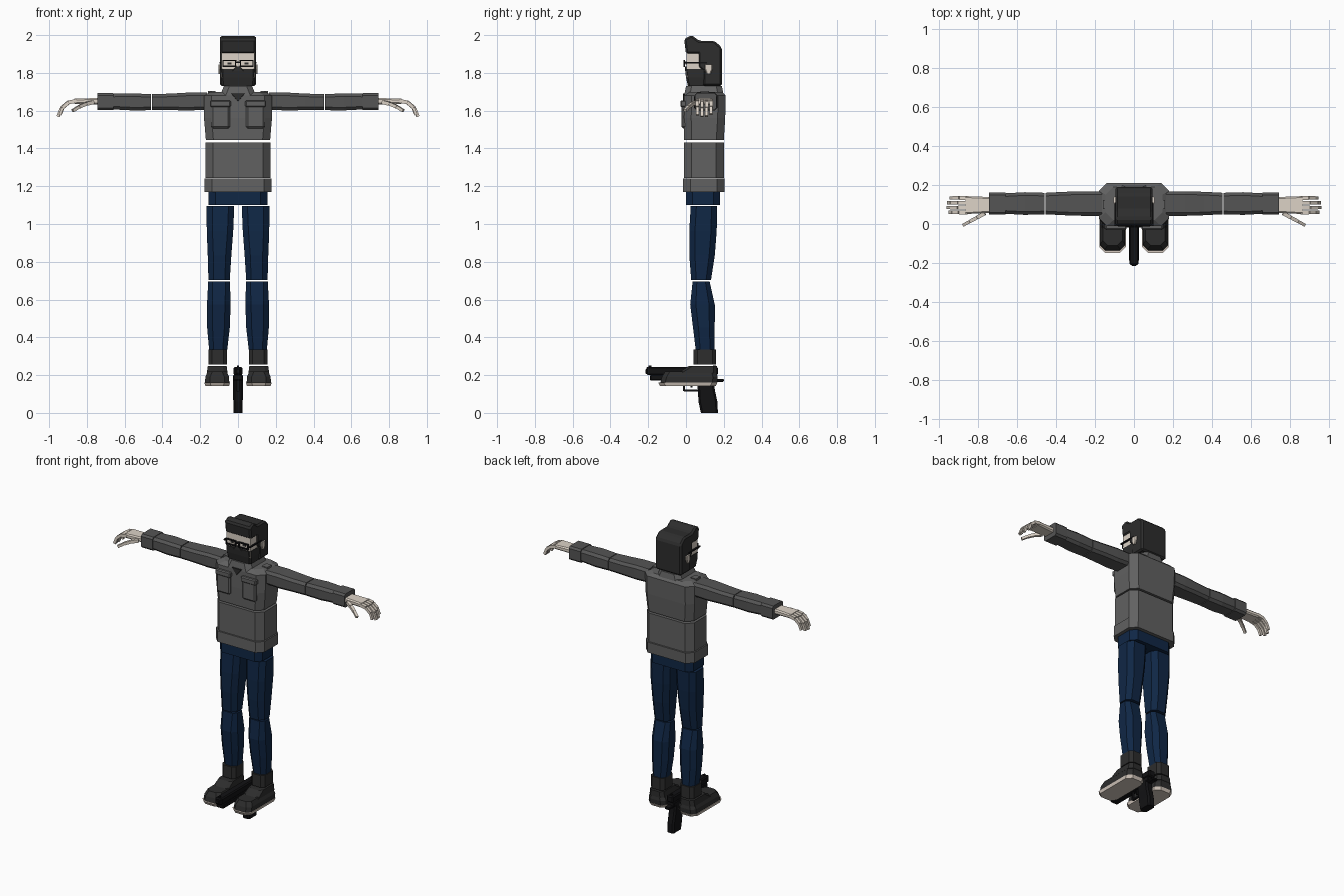
import bpy, bmesh
from math import cos, sin
from mathutils import Vector, Matrix

cube = bpy.data.objects.get("Cube")
if cube:
    bpy.data.objects.remove(cube, do_unlink=True)


def material(name, red, green, blue):
    colour = (red, green, blue, 1)
    mat = bpy.data.materials.new(name)
    mat.use_nodes = True
    mat.diffuse_color = colour
    shader = next(node for node in mat.node_tree.nodes if node.type == "BSDF_PRINCIPLED")
    shader.inputs["Base Color"].default_value = colour
    return mat


jacket_grey = material("jacket grey", .12, .12, .12)
sleeve_grey = material("sleeve grey", .09, .09, .09)
soft_black = material("soft black", .026, .026, .026)
navy_denim = material("navy denim", .005, .02, .06)
gun_black = material("gun black", .006, .006, .007)
pale_skin = material("pale skin", .72, .65, .57)
sole_cream = material("sole cream", .66, .58, .51)


def finish(name, mat, bm, bevel=0, pair=False):
    """Turn a bmesh into an object; pair mirrors a left part to the right."""
    bmesh.ops.recalc_face_normals(bm, faces=bm.faces[:])
    mesh = bpy.data.meshes.new(name)
    bm.to_mesh(mesh)
    bm.free()
    mesh.materials.append(mat)
    part = bpy.data.objects.new(name, mesh)
    bpy.context.scene.collection.objects.link(part)
    if bevel:
        modifier = part.modifiers.new("bevel", "BEVEL")
        modifier.width = bevel
        modifier.segments = 1
    if pair:
        modifier = part.modifiers.new("mirror", "MIRROR")
        modifier.use_mirror_merge = False


def bridge(bm, rings):
    """Skin a list of point rings and cap both ends."""
    loops = [[bm.verts.new(point) for point in ring] for ring in rings]
    for low, high in zip(loops, loops[1:]):
        for i in range(len(low)):
            bm.faces.new((low[i - 1], low[i], high[i], high[i - 1]))
    bm.faces.new(loops[0])
    bm.faces.new(loops[-1])


def limb(name, mat, start, end, sizes, cut=.02, sideways=False, pair=False):
    """Evenly spaced chamfered sections (width, depth) from start to end."""
    start, end = Vector(start), Vector(end)
    rings = []
    for i, (width, depth) in enumerate(sizes):
        centre = start.lerp(end, i / (len(sizes) - 1))
        w, d = width / 2, depth / 2
        c = min(cut, w / 2, d / 2)
        corners = [(c - w, -d), (w - c, -d), (w, c - d), (w, d - c),
                   (w - c, d), (c - w, d), (-w, d - c), (-w, c - d)]
        rings.append([centre + Vector((0, u, v) if sideways else (u, v, 0))
                      for u, v in corners])
    bm = bmesh.new()
    bridge(bm, rings)
    finish(name, mat, bm, pair=pair)


def box(name, mat, centre, size, bevel=0, pair=False):
    bm = bmesh.new()
    place = Matrix.Translation(centre) @ Matrix.Diagonal((*size, 1))
    bmesh.ops.create_cube(bm, size=1, matrix=place)
    finish(name, mat, bm, bevel, pair)


def digit(name, start, length, yaw, bend):
    """Three box bones that curl downwards joint by joint."""
    bm = bmesh.new()
    joint, pitch = Vector(start), .2
    for bone in range(3):
        heading = Vector((cos(pitch) * cos(yaw), cos(pitch) * sin(yaw), -sin(pitch)))
        turn = heading.to_track_quat("Z", "Y").to_matrix().to_4x4()
        thick = .02 - bone * .002
        place = Matrix.Translation(joint + heading * length / 2) @ turn
        bmesh.ops.create_cube(bm, size=1, matrix=place @ Matrix.Diagonal(
            (thick, thick, length, 1)))
        joint += heading * length
        pitch += bend
    finish(name, pale_skin, bm, pair=True)


# Head, mask and hair
box("face", pale_skin, centre=(0, .08, 1.85), size=(.176, .154, .15))
limb("mask", soft_black, start=(0, .06, 1.73), end=(0, .05, 1.82),
     sizes=[(.17, .1), (.18, .11), (.18, .11)], cut=.01)
limb("mask_nose", soft_black, start=(0, 0, 1.81), end=(0, 0, 1.835),
     sizes=[(.06, .012), (.02, .012)])
limb("neck", soft_black, start=(0, .09, 1.66), end=(0, .09, 1.77), sizes=[(.11, .12)] * 2)
hair_side = [(0, 1.9), (-.01, 1.98), (.03, 2), (.07, 1.97), (.15, 1.97), (.19, 1.935),
             (.19, 1.73), (.09, 1.73), (.09, 1.81), (.065, 1.83), (.065, 1.9)]
hair = bmesh.new()
bridge(hair, [[(x, y, z) for y, z in hair_side] for x in (-.095, .095)])
finish("hair", soft_black, hair, bevel=.01)
limb("ears", pale_skin, start=(.095, .12, 1.795), end=(.095, .12, 1.845),
     sizes=[(.018, .02), (.018, .04), (.018, .04)], pair=True)

# Glasses and eyes
box("glasses_bridge", gun_black, centre=(0, -.005, 1.857), size=(.03, .018, .008))
for edge, height in (("upper", 1.866), ("lower", 1.835)):
    box(f"{edge}_rims", gun_black, centre=(.046, -.009, height),
        size=(.074, .01, .007), pair=True)
for edge, offset in (("inner", .013), ("outer", .079)):
    box(f"{edge}_rims", gun_black, centre=(offset, -.009, 1.85),
        size=(.006, .01, .03), pair=True)
box("glasses_arms", gun_black, centre=(.094, .05, 1.854), size=(.01, .12, .008), pair=True)
box("eyes", soft_black, centre=(.045, .001, 1.85), size=(.02, .006, .012), pair=True)

# Jacket body
limb("upper_jacket", jacket_grey, start=(0, .095, 1.444), end=(0, .1, 1.68),
     sizes=[(.34, .21), (.36, .22), (.36, .22)], cut=.04)
limb("jacket_yoke", jacket_grey, start=(0, .1, 1.68), end=(0, .105, 1.7),
     sizes=[(.36, .22), (.29, .17)], cut=.04)
limb("lower_jacket", jacket_grey, start=(0, .095, 1.243), end=(0, .095, 1.432),
     sizes=[(.345, .21)] * 2, cut=.04)
limb("waistband", jacket_grey, start=(0, .093, 1.17), end=(0, .095, 1.24),
     sizes=[(.356, .22)] * 2, cut=.04)
limb("collar", jacket_grey, start=(0, .095, 1.68), end=(0, .095, 1.73),
     sizes=[(.19, .21), (.15, .19)], cut=.03)
limb("shirt_opening", soft_black, start=(0, -.012, 1.65), end=(0, -.012, 1.69),
     sizes=[(.004, .009), (.07, .009)])
box("pockets", jacket_grey, centre=(.093, -.01, 1.57), size=(.1, .03, .13),
    bevel=.01, pair=True)
box("pocket_flaps", jacket_grey, centre=(.093, -.01, 1.637), size=(.11, .04, .036),
    bevel=.006, pair=True)
box("shoulder_straps", jacket_grey, centre=(.14, .1, 1.69), size=(.04, .045, .03), pair=True)

# Sleeves
limb("upper_sleeves", sleeve_grey, start=(.165, .105, 1.65), end=(.455, .105, 1.645),
     sizes=[(.126, .09), (.126, .095), (.12, .087), (.11, .085)],
     cut=.016, sideways=True, pair=True)
limb("lower_sleeves", sleeve_grey, start=(.46, .105, 1.645), end=(.66, .105, 1.648),
     sizes=[(.11, .085), (.116, .09), (.105, .083)], cut=.016, sideways=True, pair=True)
limb("cuffs", sleeve_grey, start=(.66, .105, 1.648), end=(.745, .105, 1.648),
     sizes=[(.114, .09)] * 2, cut=.012, sideways=True, pair=True)

# Hands
limb("palms", pale_skin, start=(.73, .098, 1.65), end=(.865, .097, 1.65),
     sizes=[(.08, .034), (.092, .028)], cut=.008, sideways=True, pair=True)
for i, (finger, length) in enumerate((("index", .042), ("middle", .047),
                                      ("ring", .046), ("little", .04))):
    digit(f"{finger}_fingers", start=(.855, .06 + i * .0245, 1.652),
          length=length, yaw=0, bend=.5)
digit("thumbs", start=(.765, .055, 1.645), length=.045, yaw=-.5, bend=.15)

# Trousers
limb("hips", navy_denim, start=(0, .09, 1.1), end=(0, .09, 1.2),
     sizes=[(.31, .18)] * 2, cut=.035)
limb("thighs", navy_denim, start=(.1, .08, .704), end=(.093, .095, 1.094),
     sizes=[(.113, .105), (.125, .135), (.14, .145), (.146, .14)], cut=.03, pair=True)
limb("shins", navy_denim, start=(.105, .102, .33), end=(.1, .08, .695),
     sizes=[(.095, .1), (.12, .115), (.125, .13), (.115, .09)], cut=.03, pair=True)

# Boots
limb("boot_shafts", soft_black, start=(.107, .1, .256), end=(.107, .1, .335),
     sizes=[(.1, .12)] * 2, pair=True)
limb("boot_insteps", soft_black, start=(.11, .06, .21), end=(.11, .09, .248),
     sizes=[(.11, .21), (.1, .15)], pair=True)
limb("boot_feet", soft_black, start=(.11, .015, .16), end=(.11, .025, .22),
     sizes=[(.128, .3), (.126, .295), (.1, .27)], cut=.025, pair=True)
limb("boot_soles", sole_cream, start=(.11, .01, .142), end=(.11, .01, .161),
     sizes=[(.125, .295), (.136, .315)], cut=.03, pair=True)

# Pistol between the feet
box("pistol_slide", gun_black, centre=(0, -.02, .222), size=(.048, .38, .044), bevel=.007)
box("pistol_frame", gun_black, centre=(0, -.015, .187), size=(.052, .35, .03), bevel=.004)
box("pistol_muzzle", gun_black, centre=(0, -.2, .22), size=(.026, .03, .026), bevel=.004)
box("pistol_tang", gun_black, centre=(0, .17, .172), size=(.036, .06, .016), bevel=.004)
limb("pistol_grip", gun_black, start=(0, .124, 0), end=(0, .1, .18),
     sizes=[(.05, .09), (.05, .1), (.052, .09), (.052, .09)], cut=.01)
box("trigger_guard", gun_black, centre=(0, .03, .118), size=(.014, .08, .01))
box("trigger_guard_front", gun_black, centre=(0, -.01, .145), size=(.014, .01, .06))
box("trigger", gun_black, centre=(0, .03, .155), size=(.009, .01, .04))
for sight, offset in (("front", -.19), ("rear", .15)):
    box(f"{sight}_sight", gun_black, centre=(0, offset, .245), size=(.01, .015, .012))
